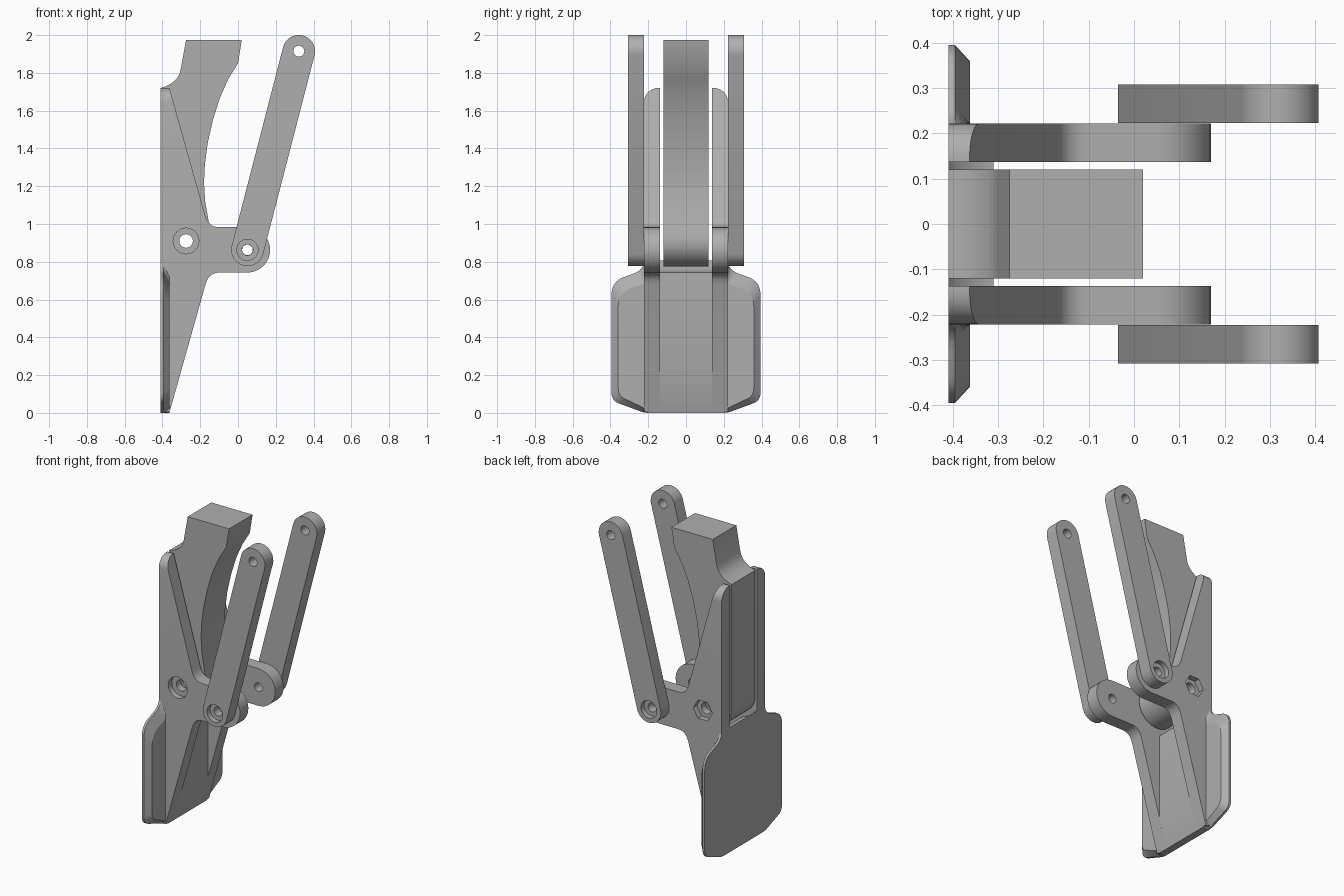
import bpy, bmesh, math
from mathutils import Vector

if "Cube" in bpy.data.objects:
    bpy.data.objects.remove(bpy.data.objects["Cube"])

GREY = (0.43, 0.43, 0.43, 1)
grey = bpy.data.materials.new("plain_grey")
grey.use_nodes = True
grey.diffuse_color = GREY
grey.node_tree.nodes["Principled BSDF"].inputs["Base Color"].default_value = GREY


def finish(name, bm):
    bmesh.ops.recalc_face_normals(bm, faces=bm.faces[:])
    mesh = bpy.data.meshes.new(name)
    bm.to_mesh(mesh)
    bm.free()
    mesh.materials.append(grey)
    obj = bpy.data.objects.new(name, mesh)
    bpy.context.collection.objects.link(obj)
    return obj


def loft(loops):
    bm = bmesh.new()
    rings = [[bm.verts.new(p) for p in loop] for loop in loops]
    n = len(rings[0])
    bm.faces.new(rings[0])
    bm.faces.new(rings[-1][::-1])
    for a, b in zip(rings, rings[1:]):
        for i in range(n):
            j = (i + 1) % n
            bm.faces.new((a[i], a[j], b[j], b[i]))
    return bm


def slab(profile, y0, y1):
    """Extrude an x-z outline along y."""
    return loft([[(x, y, z) for x, z in profile] for y in (y0, y1)])


def arc(cx, cz, r, start, end, steps=16):
    angles = [math.radians(start + (end - start) * i / steps) for i in range(steps + 1)]
    return [(cx + r * math.cos(a), cz + r * math.sin(a)) for a in angles]


def fillet(a, corner, b, steps=6):
    """Quadratic blend between two straight edges."""
    a, c, b = Vector(a), Vector(corner), Vector(b)
    ts = [i / steps for i in range(steps + 1)]
    return [tuple(a * (1 - t) ** 2 + c * 2 * t * (1 - t) + b * t * t) for t in ts]


def bore(obj, centre, r, y0, y1, sides=32):
    """Cut a round or hexagonal hole running along y."""
    ring = arc(centre[0], centre[1], r, 0, 360, sides)[:-1]
    cutter = finish("hole_cutter", slab(ring, y0, y1))
    cutter.hide_render = True
    mod = obj.modifiers.new("hole", "BOOLEAN")
    mod.operation = "DIFFERENCE"
    mod.solver = "EXACT"
    mod.object = cutter
    bpy.context.view_layer.objects.active = obj
    bpy.ops.object.modifier_apply(modifier=mod.name)
    bpy.data.objects.remove(cutter)


HUB = (-0.275, 0.91)
PIN = (0.05, 0.863)
TIP = (0.322, 1.915)
parts = []

# Central arm swinging on the hub
arm_profile = (
    arc(*HUB, 0.135, 180, 375, 24)
    + [(-0.158, 1.03), (-0.174, 1.12), (-0.18, 1.22), (-0.175, 1.32), (-0.16, 1.43),
       (-0.133, 1.55), (-0.095, 1.67), (-0.05, 1.77), (0, 1.85), (0.02, 1.975), (-0.275, 1.975)]
    + fillet((-0.304, 1.815), (-0.317, 1.745), (-0.41, 1.72))
)
arm = finish("central_arm", slab(arm_profile, -0.12, 0.12))
bore(arm, HUB, 0.036, -1, 1)
parts.append(arm)

# Side brackets with a forward lug and a rounded outer top corner
bracket_profile = (
    [(-0.405, 0.005), (-0.405, 0.75), (-0.41, 0.79), (-0.41, 1.72), (-0.363, 1.72)]
    + fillet((-0.172, 1.04), (-0.155, 0.983), (-0.1, 0.983))
    + arc(*PIN, 0.12, 90, -90)
    + fillet((-0.1, 0.743), (-0.155, 0.743), (-0.172, 0.68))
    + [(-0.362, 0.005)]
)
for side, label in ((-1, "right"), (1, "left")):
    bm = slab(bracket_profile, side * 0.137, side * 0.222)
    corner = [e for e in bm.edges
              if all(v.co.z > 1.71 and abs(v.co.y) > 0.2 for v in e.verts)]
    bmesh.ops.bevel(bm, geom=corner, offset=0.075, segments=8, profile=0.5, affect="EDGES")
    bracket = finish(label + "_bracket", bm)
    bore(bracket, HUB, 0.036, -1, 1)
    bore(bracket, PIN, 0.028, -1, 1)
    # round screw seat on one side, hexagonal nut seat on the other
    bore(bracket, HUB, 0.068, side * 0.185, side * 0.3, 6 if side > 0 else 32)
    parts.append(bracket)

    # Long link bar
    tilt = math.degrees(math.atan2(TIP[1] - PIN[1], TIP[0] - PIN[0]))
    link_profile = arc(*TIP, 0.086, tilt - 90, tilt + 90) + arc(*PIN, 0.086, tilt + 90, tilt + 270)
    link = finish(label + "_link", slab(link_profile, side * 0.2225, side * 0.308))
    for centre in (PIN, TIP):
        bore(link, centre, 0.029, -1, 1)
    bore(link, PIN, 0.056, side * 0.275, side * 0.4)
    parts.append(link)

# Paddle plate with its front rim chamfered
half = (
    [(0.2, 0.0), (0.23, 0.004)]
    + fillet((0.355, 0.05), (0.395, 0.065), (0.395, 0.11))
    + fillet((0.395, 0.62), (0.395, 0.69), (0.34, 0.715))
    + fillet((0.29, 0.733), (0.235, 0.75), (0.222, 0.79))
    + [(0.2, 0.82)]
)
outline = half + [(-y, z) for y, z in reversed(half)]


def rim(x, dy, top, low):
    loop = []
    for y, z in outline:
        inner = abs(y) < 0.225
        ny = y if inner else math.copysign(max(abs(y) - dy, 0.222), y)
        nz = z - top if z > 0.4 else z + (0 if inner else low)
        loop.append((x, ny, nz))
    return loop


paddle = finish("paddle", loft([rim(-0.41, 0, 0, 0), rim(-0.395, 0, 0, 0),
                                rim(-0.362, 0.036, 0.06, 0.022)]))
bore(paddle, HUB, 0.17, -0.138, 0.138, 48)
parts.append(paddle)

# Thick web between the brackets, hollowed around the hub
web_profile = [(-0.4, 0.005), (-0.362, 0.005), (-0.31, 0.19), (-0.31, 0.82), (-0.4, 0.82)]
web = finish("paddle_web", slab(web_profile, -0.138, 0.138))
bore(web, HUB, 0.17, -1, 1, 48)
parts.append(web)

# Smooth the rounded walls while keeping crisp edges
bpy.ops.object.select_all(action="DESELECT")
for part in parts:
    part.select_set(True)
bpy.context.view_layer.objects.active = parts[0]
bpy.ops.object.shade_smooth_by_angle(angle=math.radians(25))
